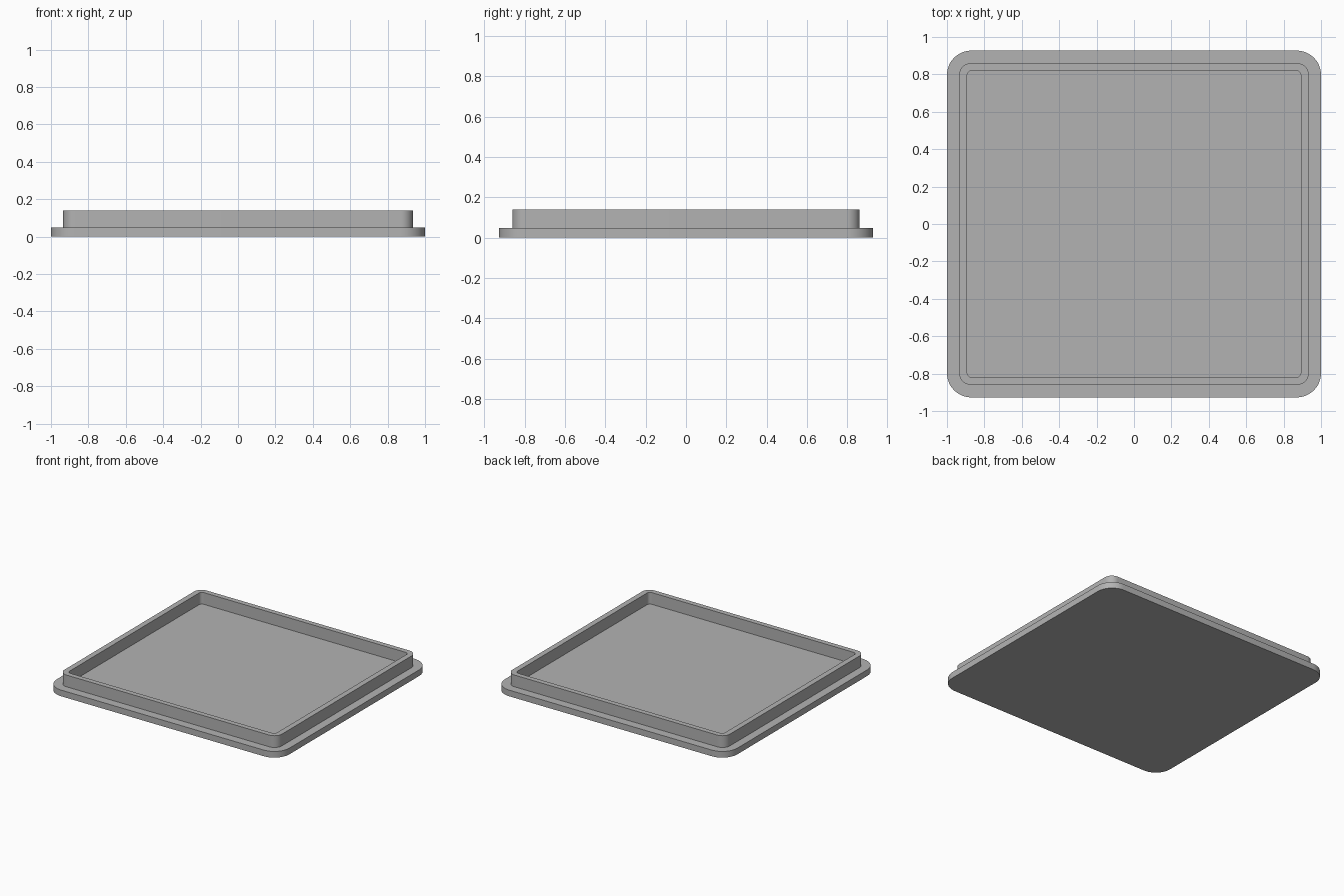
import bpy, bmesh
from math import cos, sin, pi, radians

cube = bpy.data.objects.get("Cube")
if cube:
    bpy.data.objects.remove(cube, do_unlink=True)

CORNER_STEPS = 12

grey = bpy.data.materials.new("plain grey")
grey.use_nodes = True
colour = (0.45, 0.45, 0.45, 1)
grey.diffuse_color = colour
grey.node_tree.nodes["Principled BSDF"].inputs["Base Color"].default_value = colour


def rounded_ring(bm, half_x, half_y, radius, z):
    """Loop of vertices round a rectangle with rounded corners."""
    ring = []
    for corner, (sx, sy) in enumerate([(1, 1), (-1, 1), (-1, -1), (1, -1)]):
        for step in range(CORNER_STEPS + 1):
            a = (corner + step / CORNER_STEPS) * pi / 2
            ring.append(bm.verts.new((sx * (half_x - radius) + radius * cos(a),
                                      sy * (half_y - radius) + radius * sin(a), z)))
    return ring


# Half width, half depth, corner radius, height: from the underside
# up over the flange and the raised rim, then down to the recessed floor
FLANGE_TOP, RIM_TOP = 0.048, 0.139
sections = [
    (1.0, 0.927, 0.13, 0.0),
    (1.0, 0.927, 0.13, FLANGE_TOP),
    (0.935, 0.86, 0.064, FLANGE_TOP),
    (0.935, 0.86, 0.064, RIM_TOP),
    (0.892, 0.82, 0.025, RIM_TOP),
    (0.892, 0.82, 0.025, FLANGE_TOP),
]

bm = bmesh.new()
rings = [rounded_ring(bm, *s) for s in sections]
for low, high in zip(rings, rings[1:]):
    for i in range(len(low)):
        j = (i + 1) % len(low)
        bm.faces.new((low[i], low[j], high[j], high[i]))
bm.faces.new(reversed(rings[0]))   # underside
bm.faces.new(rings[-1])            # recessed floor
bmesh.ops.recalc_face_normals(bm, faces=bm.faces)

mesh = bpy.data.meshes.new("rimmed_lid")
bm.to_mesh(mesh)
bm.free()
mesh.materials.append(grey)
lid = bpy.data.objects.new("rimmed_lid", mesh)
bpy.context.collection.objects.link(lid)

# Smooth corners, sharp edges
bpy.context.view_layer.objects.active = lid
lid.select_set(True)
bpy.ops.object.shade_smooth_by_angle(angle=radians(30))
